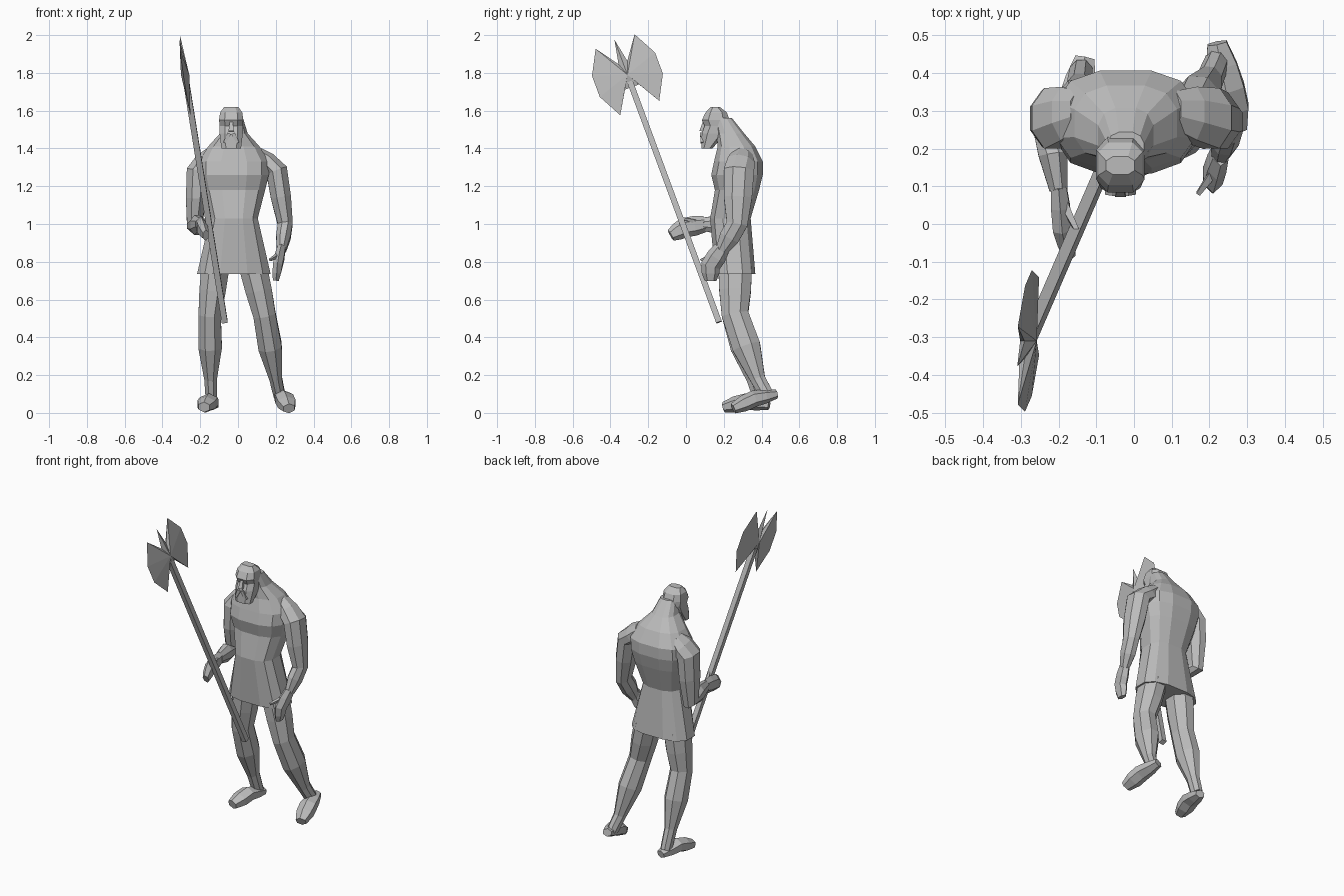
import bpy
import bmesh
from math import cos, sin, pi
from mathutils import Vector

default_cube = bpy.data.objects.get("Cube")
if default_cube:
    bpy.data.objects.remove(default_cube, do_unlink=True)

# One plain clay colour for everything
CLAY = (.5, .5, .5, 1)
clay = bpy.data.materials.new("grey clay")
clay.use_nodes = True
clay.diffuse_color = CLAY
clay.node_tree.nodes["Principled BSDF"].inputs["Base Color"].default_value = CLAY


def finish(name, bm):
    """Turn a bmesh into a flat shaded object with outward normals."""
    bmesh.ops.recalc_face_normals(bm, faces=bm.faces)
    mesh = bpy.data.meshes.new(name)
    bm.to_mesh(mesh)
    bm.free()
    mesh.materials.append(clay)
    part = bpy.data.objects.new(name, mesh)
    bpy.context.collection.objects.link(part)
    return part


def skin(name, rings):
    """Bridge a list of point rings and cap both ends."""
    bm = bmesh.new()
    loops = [[bm.verts.new(point) for point in ring] for ring in rings]
    for lower, upper in zip(loops, loops[1:]):
        for i in range(len(lower)):
            bm.faces.new((lower[i - 1], lower[i], upper[i], upper[i - 1]))
    bm.faces.new(loops[0])
    bm.faces.new(loops[-1])
    return finish(name, bm)


def circle(sides):
    """Cosine and sine pairs of a ring that rests on a flat side."""
    angles = [2 * pi * (i + .5) / sides for i in range(sides)]
    return [(cos(angle), sin(angle)) for angle in angles]


def squared(value, power):
    """Push a cosine or sine outward so that a round section turns boxy."""
    return abs(value) ** power * (1 if value > 0 else -1)


def level_body(name, centre, sections, sides, power):
    """Stack level sections: height, half width, front y, back y."""
    rings = []
    for height, half, front, back in sections:
        middle, depth = (front + back) / 2, (back - front) / 2
        rings.append([(centre + half * squared(c, power),
                       middle + depth * squared(s, power),
                       height) for c, s in circle(sides)])
    return skin(name, rings)


def limb(name, joints, radii, swells, depth_ratio, sides=6):
    """Tube through joints, with a swollen muscle ring between each pair."""
    joints = [Vector(joint) for joint in joints]
    centres, widths = [joints[0]], [radii[0]]
    for i, swell in enumerate(swells):
        centres += [(joints[i] + joints[i + 1]) / 2, joints[i + 1]]
        widths += [(radii[i] + radii[i + 1]) / 2 * swell, radii[i + 1]]
    rings = []
    for i, (centre, width) in enumerate(zip(centres, widths)):
        ahead = centres[min(i + 1, len(centres) - 1)]
        along = (ahead - centres[max(i - 1, 0)]).normalized()
        across = Vector((1, 0, 0))
        across = (across - along * across.dot(along)).normalized()
        outward = along.cross(across) * depth_ratio
        rings.append([centre + (across * c + outward * s) * width
                      for c, s in circle(sides)])
    return skin(name, rings)


# Torso with broad stooped back, narrow waist and flared tunic skirt
level_body("torso_and_tunic", -.022, [
    (.735, .2, .15, .37),
    (1.03, .13, .125, .345),
    (1.18, .17, .15, .39),
    (1.26, .19, .13, .41),
    (1.33, .19, .145, .41),
    (1.41, .14, .165, .37),
    (1.48, .075, .16, .31),
    (1.56, .05, .15, .245),
], sides=12, power=.75)

# Bald head with a brow ridge, tapering down into a squared beard
HEAD_X = -.036
level_body("head_and_beard", HEAD_X, [
    (1.4, .055, .08, .14),
    (1.48, .065, .08, .22),
    (1.52, .065, .095, .235),
    (1.55, .068, .08, .235),
    (1.59, .062, .1, .22),
    (1.62, .04, .13, .18),
], sides=8, power=.7)

# Nose and drooping moustache
limb("nose", [(HEAD_X, .1, 1.55), (HEAD_X, .085, 1.49)],
     radii=(.01, .02), swells=[1], depth_ratio=1, sides=4)
for side, label in ((-1, "right"), (1, "left")):
    limb(label + "_moustache",
         [(HEAD_X + side * .01, .085, 1.48), (HEAD_X + side * .035, .085, 1.43)],
         radii=(.015, .01), swells=[1], depth_ratio=1, sides=4)

# Arms: shoulder, deltoid, elbow, wrist; the right one is bent forward
arms = {
    "left": [(.1, .3, 1.37), (.205, .28, 1.28), (.25, .27, 1), (.23, .19, .86)],
    "right": [(-.14, .3, 1.37), (-.215, .28, 1.28), (-.23, .28, .99), (-.2, .09, 1)],
}
for label, joints in arms.items():
    limb(label + "_arm", joints, radii=(.04, .062, .043, .026),
         swells=(1.1, 1.1, 1.2), depth_ratio=1.4, sides=8)

# Hands: wrist, knuckles, fingertips
hands = {
    "left": [(.23, .19, .87), (.21, .13, .78), (.2, .13, .7)],
    "right": [(-.2, .1, 1), (-.19, -.01, .98), (-.17, -.08, .94)],
}
for label, joints in hands.items():
    limb(label + "_hand", joints, radii=(.024, .029, .018),
         swells=(1.1, 1.1), depth_ratio=1.8)

# Thumbs stretched toward the front
thumbs = {
    "left": [(.22, .15, .84), (.17, .08, .81)],
    "right": [(-.19, .06, 1.01), (-.15, -.02, 1.03)],
}
for label, joints in thumbs.items():
    limb(label + "_thumb", joints, radii=(.016, .008),
         swells=[1], depth_ratio=1, sides=4)

# Legs: hip, knee, ankle, heel; the left one strides outward
legs = {
    "left": [(.08, .26, .77), (.14, .26, .52), (.2, .38, .18), (.22, .43, .09)],
    "right": [(-.12, .26, .77), (-.15, .26, .52), (-.145, .36, .18), (-.14, .4, .06)],
}
for label, joints in legs.items():
    limb(label + "_leg", joints, radii=(.08, .064, .036, .033),
         swells=(1.05, 1.35, 1), depth_ratio=1.2, sides=8)

# Feet: heel, instep, toes; the left heel is lifted
feet = {
    "left": [(.22, .48, .1), (.245, .36, .075), (.27, .25, .023)],
    "right": [(-.13, .44, .04), (-.155, .32, .06), (-.18, .2, .03)],
}
for label, joints in feet.items():
    limb(label + "_foot", joints, radii=(.03, .055, .035),
         swells=(1.1, 1.2), depth_ratio=.8)

# Long square shaft leaning forward, ending inside the axe head
BUTT = Vector((-.07, .175, .48))
HUB = Vector((-.28, -.31, 1.79))
shaft_line = (HUB - BUTT).normalized()
limb("axe_shaft", [BUTT, HUB - shaft_line * .04], radii=(.022, .022),
     swells=[1], depth_ratio=1, sides=4)

# Double axe head: ridged plate in line with the shaft, mirrored across it
blade_line = shaft_line.cross(Vector((1, 0, 0))).normalized()
half_outline = [(.025, .07), (.11, .19), (.178, .06),
                (.178, -.06), (.11, -.19), (.04, -.07)]
mirrored = [(-out, up) for out, up in reversed(half_outline)]
outline = [(0, .2)] + half_outline + mirrored

axe = bmesh.new()
rim = [axe.verts.new(HUB + blade_line * out + shaft_line * up)
       for out, up in outline]
for ridge in (-.022, .022):
    peak = axe.verts.new(HUB + Vector((ridge, 0, 0)))
    for i, corner in enumerate(rim):
        axe.faces.new((rim[i - 1], corner, peak))
finish("axe_head", axe)
